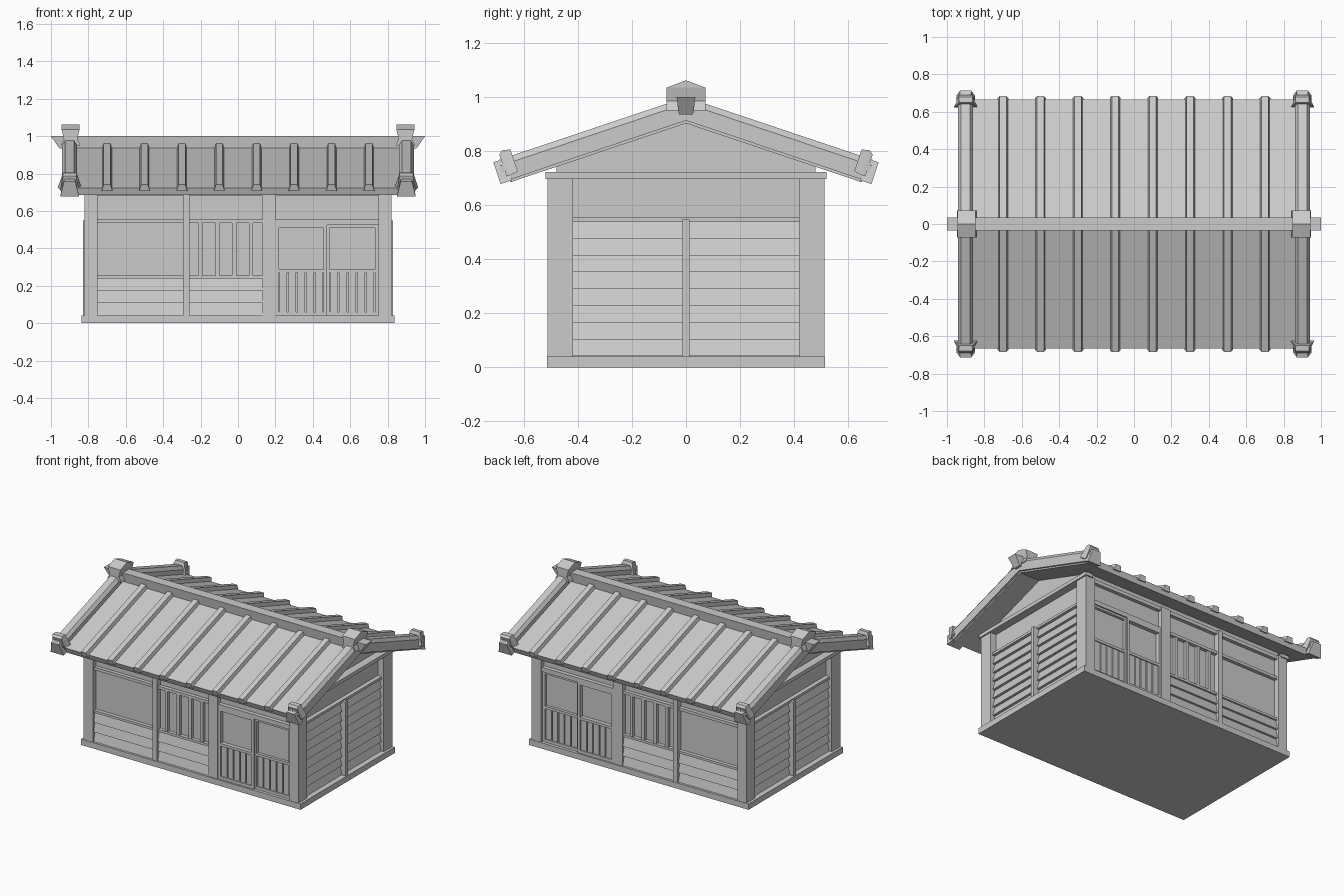
import bpy, bmesh, math
from mathutils import Vector

if "Cube" in bpy.data.objects:
    bpy.data.objects.remove(bpy.data.objects["Cube"], do_unlink=True)

grey = bpy.data.materials.new("plain grey")
grey.use_nodes = True
GREY = (0.6, 0.6, 0.6, 1)
grey.diffuse_color = GREY
grey.node_tree.nodes["Principled BSDF"].inputs["Base Color"].default_value = GREY


def loft(name, rings):
    """Closed flat-faced solid through rings with equal point counts."""
    bm = bmesh.new()
    loops = [[bm.verts.new(p) for p in ring] for ring in rings]
    n = len(loops[0])
    for a, b in zip(loops, loops[1:]):
        for i in range(n):
            j = (i + 1) % n
            bm.faces.new((a[i], a[j], b[j], b[i]))
    bm.faces.new(loops[0])
    bm.faces.new(loops[-1])
    bmesh.ops.recalc_face_normals(bm, faces=bm.faces)
    mesh = bpy.data.meshes.new(name)
    bm.to_mesh(mesh)
    bm.free()
    mesh.materials.append(grey)
    obj = bpy.data.objects.new(name, mesh)
    bpy.context.collection.objects.link(obj)
    return obj


def box(name, x0, x1, y0, y1, z0, z1):
    ring = lambda z: [(x0, y0, z), (x1, y0, z), (x1, y1, z), (x0, y1, z)]
    return loft(name, [ring(z0), ring(z1)])


def along_x(name, profile, x0, x1):
    return loft(name, [[(x, y, z) for y, z in profile] for x in (x0, x1)])


def along_y(name, profile, y0, y1):
    return loft(name, [[(x, y, z) for x, z in profile] for y in (y0, y1)])


# Foundation, wall core and gable
box("foundation", -0.838, 0.838, -0.515, 0.515, 0, 0.04)
box("wall_core", -0.775, 0.775, -0.475, 0.475, 0.04, 0.71)
along_x("gable_wall", [(-0.48, 0.7), (0.48, 0.7), (0.48, 0.745), (0, 0.91), (-0.48, 0.745)], -0.775, 0.775)

for sx in (-1, 1):
    for sy in (-1, 1):
        box("corner_post", sx * 0.75, sx * 0.82, sy * 0.418, sy * 0.512, 0.04, 0.705)

# Gable end walls: lapped boards, rail, centre post, top plate
BOARD = 0.062
for s in (-1, 1):
    for i in range(8):
        z = 0.042 + i * BOARD
        along_y("side_board", [(s * 0.77, z), (s * 0.803, z), (s * 0.785, z + BOARD), (s * 0.77, z + BOARD)], -0.418, 0.418)
    box("side_rail", s * 0.77, s * 0.805, -0.418, 0.418, 0.538, 0.555)
    box("side_centre_post", s * 0.77, s * 0.83, -0.013, 0.013, 0.04, 0.548)
    box("side_top_plate", s * 0.77, s * 0.83, -0.52, 0.52, 0.697, 0.722)

# Long walls, the same at front and back
for s in (-1, 1):
    def panel(name, x0, x1, z0, z1, depth):
        box(name, x0, x1, s * 0.465, s * depth, z0, z1)

    panel("narrow_post", -0.295, -0.26, 0.04, 0.705, 0.512)
    panel("wide_post", 0.13, 0.2, 0.04, 0.705, 0.508)
    panel("top_beam", -0.75, 0.75, 0.68, 0.705, 0.5)
    # Lapped boards and rails of the two plain bays
    for x0, x1 in ((-0.75, -0.295), (-0.26, 0.13)):
        for i in range(3):
            z = 0.042 + i * 0.066
            along_x("front_board", [(s * 0.465, z), (s * 0.503, z), (s * 0.488, z + 0.066), (s * 0.465, z + 0.066)], x0, x1)
        panel("window_sill", x0, x1, 0.24, 0.256, 0.5)
        panel("window_head", x0, x1, 0.535, 0.555, 0.5)
    for i in range(4):
        x = -0.2 + i * 0.09
        panel("lattice_bar", x - 0.011, x + 0.011, 0.256, 0.535, 0.497)
    # Sliding doors, the second set behind the first
    panel("door_head", 0.2, 0.75, 0.525, 0.555, 0.503)
    for x0, x1, d in ((0.2, 0.475, 0.503), (0.47, 0.75, 0.494)):
        panel("door_stile", x0, x0 + 0.018, 0.04, 0.525, d)
        panel("door_stile", x1 - 0.018, x1, 0.04, 0.525, d)
        panel("door_top_rail", x0, x1, 0.51, 0.525, d)
        panel("door_middle_rail", x0, x1, 0.27, 0.288, d)
        panel("door_bottom_rail", x0, x1, 0.04, 0.06, d)
        for i in range(5):
            w = (x1 - x0 - 0.036) / 5
            x = x0 + 0.018 + i * w
            panel("door_slat", x + 0.004, x + w - 0.004, 0.06, 0.27, d - 0.007)

# Roof slab with square-cut eaves
along_x("roof_slab", [(-0.665, 0.722), (0, 0.945), (0.665, 0.722), (0.65, 0.685), (0, 0.903), (-0.65, 0.685)], -0.927, 0.927)

SLOPE = Vector((0, 0.948, -0.318))
NORMAL = Vector((0, 0.318, 0.948))


def on_slope(name, x, side, stations):
    """Loft down one roof side; each station is (distance, section)."""
    rings = []
    for dist, section in stations:
        ring = []
        for dx, h in section:
            p = Vector((x + dx, 0, 0.945)) + SLOPE * dist + NORMAL * h
            ring.append((p.x, p.y * side, p.z))
        rings.append(ring)
    return loft(name, rings)


def trapezoid(low, top, h0, h1):
    return [(-low, h0), (low, h0), (top, h1), (-top, h1)]


rib = trapezoid(0.029, 0.018, -0.012, 0.024)
roll = [(-0.04, -0.03), (0.04, -0.03), (0.04, 0.03), (0.024, 0.052), (-0.024, 0.052), (-0.04, 0.03)]
for side in (-1, 1):
    for i in range(8):
        on_slope("roof_rib", -0.7 + i * 0.2, side, [(0, rib), (0.714, rib)])
    for sx in (-1, 1):
        on_slope("verge_roll", sx * 0.9, side, [(0, roll), (0.715, roll)])
        on_slope("eave_ornament", sx * 0.9, side, [
            (0.66, trapezoid(0.064, 0.034, -0.01, 0.075)),
            (0.69, trapezoid(0.05, 0.038, -0.015, 0.082)),
            (0.705, trapezoid(0.05, 0.034, -0.015, 0.07))])
        on_slope("eave_tile_end", sx * 0.9, side, [
            (0.69, trapezoid(0.048, 0.03, -0.035, 0.05)),
            (0.735, trapezoid(0.05, 0.03, -0.035, 0.05))])

# Ridge beam, undercut at both ends
loft("ridge_beam", [[(-x, -y, z), (x, -y, z), (x, y, z), (-x, y, z)]
                    for x, y, z in ((0.955, 0.026, 0.935), (1.0, 0.035, 1.0))])

# Ridge ornaments: flared block with a low peaked cap
for sx in (-1, 1):
    def ring(hx, hy, z):
        return [(sx * 0.895 + a * hx, b * hy, z) for a, b in ((-1, -1), (0, -1), (1, -1), (1, 1), (0, 1), (-1, 1))]
    loft("ridge_ornament", [ring(0.052, 0.072, 0.95), ring(0.036, 0.072, 0.985), ring(0.048, 0.072, 1.035)])
    along_x("ridge_ornament_cap", [(-0.072, 1.035), (0.072, 1.035), (0, 1.062)], sx * 0.895 - 0.048, sx * 0.895 + 0.048)
